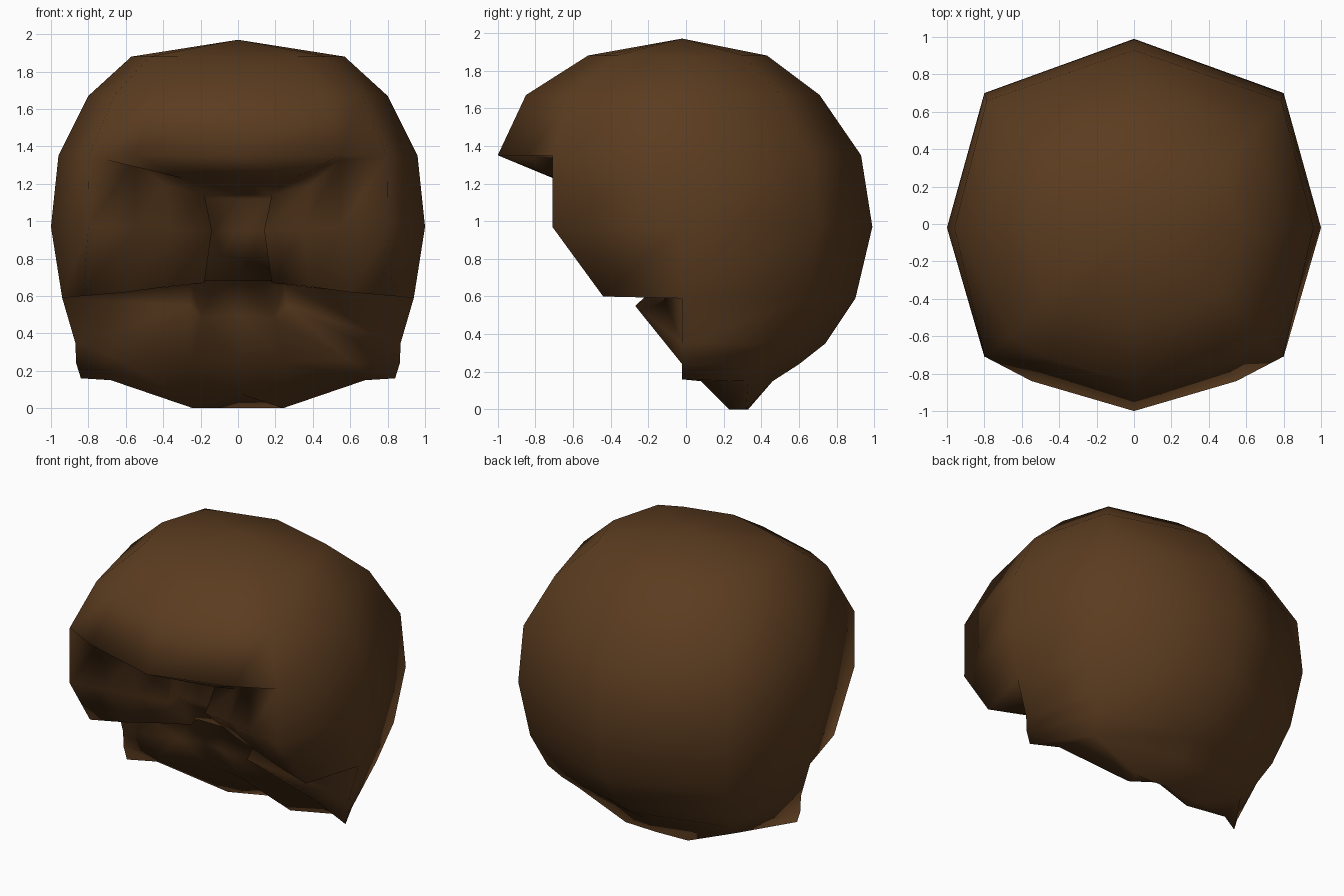
import bpy, bmesh

if "Cube" in bpy.data.objects:
    bpy.data.objects.remove(bpy.data.objects["Cube"])

bm = bmesh.new()


def face(points):
    pts = []
    for p in points:
        if p not in pts:
            pts.append(p)
    if len(pts) > 2:
        bm.faces.new([bm.verts.new(p) for p in pts])


def patch(rows):
    """Skin a grid of points and its mirror image across x = 0."""
    for a, b in zip(rows, rows[1:]):
        for i in range(min(len(a), len(b)) - 1):
            quad = [a[i], a[i + 1], b[i + 1], b[i]]
            face(quad)
            face([(-x, y, z) for x, y, z in reversed(quad)])


# Crown: faceted dome, each ring = height, half width, back, front
pole = (0, -0.02, 1.97)
rows = [[pole] * 6]
for z, w, back, front in [(1.88, .57, .43, -.52), (1.67, .80, .71, -.85),
                          (1.35, .96, .93, -1.0)]:
    rows.append([(0, back, z), (w * .82, back * .71, z), (w, -.02, z),
                 (w * .83, front * .71, z), (w * .57, front * .84, z), (0, front, z)])
patch(rows)

# Sides and back below the fringe
side = [(.94, -.02, .59), (.87, -.02, .35), (.865, -.02, .24), (.84, -.02, .16)]
temple = [rows[-1][3], (.8, -.71, .97), (.83, -.44, .6)]
patch([rows[-1][:4],
       [(0, .99, .97), (.8, .7, .97), (1, -.02, .97), temple[1]],
       [(0, .9, .59), (.75, .64, .59), side[0], temple[2]]])

# Nape, tapering to the neck
nape = [(.6, .33, .15), (.24, .32, 0), (0, .33, 0)]
patch([[(0, .9, .59), (.75, .64, .59), side[0]],
       [(0, .74, .35), (.7, .52, .35), side[1]],
       [(0, .6, .24), (.66, .42, .24), side[2]],
       [(0, .46, .15), nape[0], side[3]],
       [nape[2], nape[1]]])

# Fringe underside
inner = [(.18, -.5, 1.14), (.14, -.56, .95), (.18, -.26, .67)]
patch([[rows[-1][5], rows[-1][4], temple[0]],
       [(0, -.71, 1.23), (.3, -.7, 1.23), (.55, -.68, 1.33)],
       [(0, -.5, 1.15), inner[0], (.4, -.6, 1.2)]])

# Face opening: cheek panels, bulging at mid height
patch([[temple[0], (.55, -.68, 1.33), (.4, -.6, 1.2), inner[0]],
       [temple[1], (.55, -.66, .97), (.35, -.61, .96), inner[1]],
       [temple[2], (.6, -.38, .62), (.38, -.32, .65), inner[2]]])

# Recessed centre strip
recess = [(.18, -.44, 1.12), (.14, -.46, .95), (.18, -.19, .68)]
patch([[i, r, (0, r[1], r[2])] for i, r in zip(inner, recess)])
patch([[(0, -.5, 1.15), inner[0]], [(0, -.44, 1.12), recess[0]]])

# Underside of the cheek panels, small flaps and inner neck
edge = [(.25, -.15, .66), (.26, -.27, .55), (.6, 0, .25), (.68, .08, .15)]
patch([[temple[2], inner[2], recess[2], (0, -.19, .68)],
       [side[0], edge[0], (.12, -.15, .69), (0, -.15, .7)]])
patch([[(0, -.15, .7), (.12, -.15, .69), edge[0], side[0]],
       [(0, -.16, .5), (.19, -.1, .48), edge[1], side[1]],
       [(0, .02, .25), (.25, .05, .25), edge[2], side[2]],
       [(0, .23, .08), (.24, .23, 0), edge[3], side[3]],
       [nape[2], nape[1], nape[0], side[3]]])

bmesh.ops.remove_doubles(bm, verts=bm.verts, dist=0.012)
bmesh.ops.recalc_face_normals(bm, faces=bm.faces)
for f in bm.faces:
    f.smooth = True
mesh = bpy.data.meshes.new("hair")
bm.to_mesh(mesh)
bm.free()
hair = bpy.data.objects.new("hair", mesh)
bpy.context.collection.objects.link(hair)
mat = bpy.data.materials.new("brown_hair")
mat.diffuse_color = (0.105, 0.045, 0.014, 1)
mat.use_nodes = True
mat.node_tree.nodes["Principled BSDF"].inputs["Base Color"].default_value = mat.diffuse_color
mesh.materials.append(mat)
